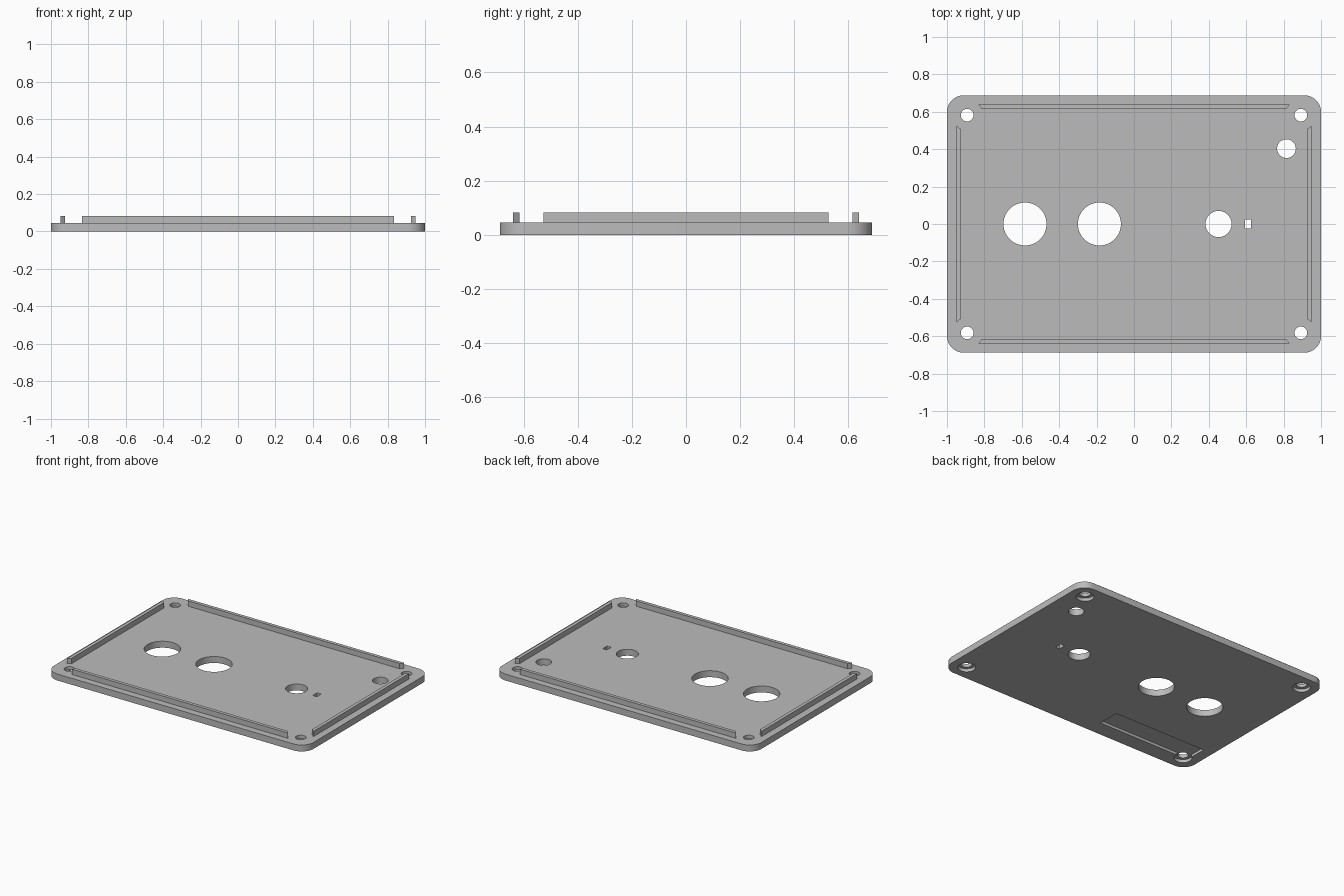
import bpy, bmesh
from math import cos, sin, pi

cube = bpy.data.objects.get("Cube")
if cube:
    bpy.data.objects.remove(cube, do_unlink=True)

grey = bpy.data.materials.new("light_grey_plastic")
grey.use_nodes = True
GREY = (0.5, 0.5, 0.5, 1)
grey.diffuse_color = GREY
grey.node_tree.nodes["Principled BSDF"].inputs["Base Color"].default_value = GREY

HALF_X, HALF_Y, PLATE, RIB_TOP = 1.0, 0.688, 0.045, 0.082


def prism(name, outline, z0, z1):
    """Extrude a counter-clockwise outline from z0 to z1."""
    bm = bmesh.new()
    face = bm.faces.new([bm.verts.new((x, y, z0)) for x, y in outline])
    top = bmesh.ops.extrude_face_region(bm, geom=[face])["geom"]
    verts = [v for v in top if isinstance(v, bmesh.types.BMVert)]
    bmesh.ops.translate(bm, verts=verts, vec=(0, 0, z1 - z0))
    bmesh.ops.recalc_face_normals(bm, faces=bm.faces)
    mesh = bpy.data.meshes.new(name)
    bm.to_mesh(mesh)
    bm.free()
    mesh.materials.append(grey)
    obj = bpy.data.objects.new(name, mesh)
    bpy.context.collection.objects.link(obj)
    return obj


def arc(cx, cy, r, start, sweep, n):
    return [(cx + r * cos(start + sweep * i / n), cy + r * sin(start + sweep * i / n))
            for i in range(n + 1)]


def circle(x, y, r):
    return arc(x, y, r, 0, 2 * pi, 48)[:-1]


def rectangle(x0, x1, y0, y1):
    return [(x0, y0), (x1, y0), (x1, y1), (x0, y1)]


# Rounded base plate
R = 0.09
outline = []
for k, (sx, sy) in enumerate([(1, 1), (-1, 1), (-1, -1), (1, -1)]):
    outline += arc(sx * (HALF_X - R), sy * (HALF_Y - R), R, k * pi / 2, pi / 2, 12)
plate = prism("panel_plate", outline, 0, PLATE)

# Through holes: two large, one medium, one small, and a slot
cutters = [prism("hole_cutter", circle(x, y, r), -0.1, 0.2) for x, y, r in
           [(-0.583, 0, 0.115), (-0.185, 0, 0.115), (0.452, 0, 0.07), (0.815, 0.403, 0.05)]]
cutters.append(prism("slot_cutter", rectangle(0.593, 0.625, -0.024, 0.024), -0.1, 0.2))

# Label recess in the underside
cutters.append(prism("recess_cutter", rectangle(-0.925, -0.208, -0.575, -0.42), -0.1, 0.018))

# Corner screw holes, counterbored from below
for sx in (-1, 1):
    for sy in (-1, 1):
        x, y = sx * 0.892, sy * 0.582
        cutters.append(prism("screw_cutter", circle(x, y, 0.034), -0.1, 0.2))
        cutters.append(prism("counterbore_cutter", circle(x, y, 0.056), -0.12, 0.022))

bpy.context.view_layer.objects.active = plate
for cutter in cutters:
    cutter.hide_render = True
    mod = plate.modifiers.new("cut", "BOOLEAN")
    mod.operation, mod.solver, mod.object = "DIFFERENCE", "EXACT", cutter
    bpy.ops.object.modifier_apply(modifier=mod.name)
    bpy.data.objects.remove(cutter, do_unlink=True)

bpy.ops.object.select_all(action="DESELECT")
plate.select_set(True)
bpy.ops.object.shade_smooth_by_angle(angle=pi / 6)

# Locating ribs with mitred ends, one along each side
W = 0.024


def rib(name, length, outer, turn):
    pts = [(-length, -outer), (length, -outer),
           (length - W * 0.75, W - outer), (W * 0.75 - length, W - outer)]
    c, s = round(cos(turn)), round(sin(turn))
    prism(name, [(x * c - y * s, x * s + y * c) for x, y in pts], PLATE - 0.005, RIB_TOP)


rib("front_rib", 0.833, 0.64, 0)
rib("left_rib", 0.526, 0.95, pi / 2)
rib("back_rib", 0.833, 0.64, pi)
rib("right_rib", 0.526, 0.95, -pi / 2)
